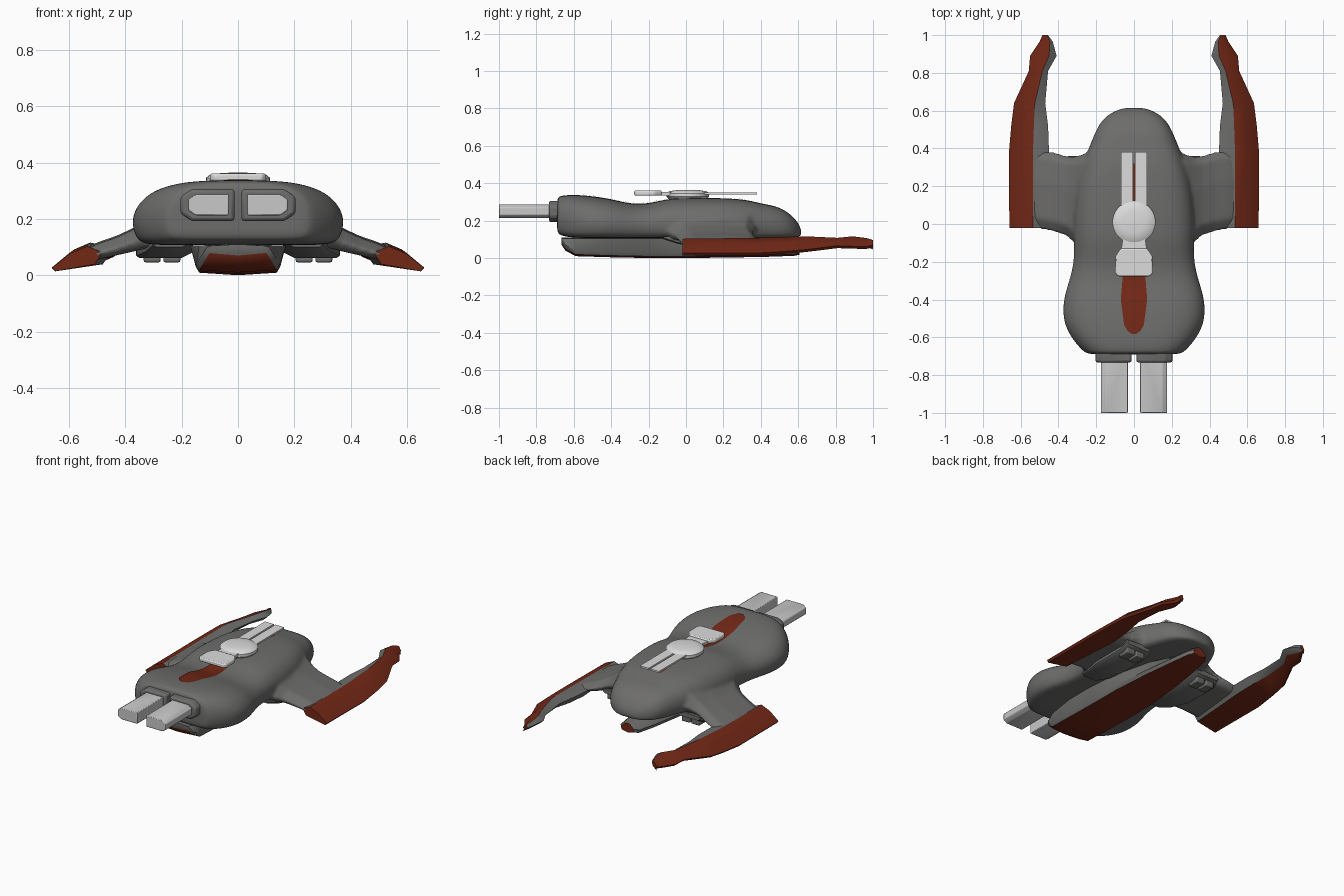
import bpy, bmesh, math
from mathutils import Vector
from mathutils.bvhtree import BVHTree

if "Cube" in bpy.data.objects:
    bpy.data.objects.remove(bpy.data.objects["Cube"])


def material(name, r, g, b):
    m = bpy.data.materials.new(name)
    m.diffuse_color = (r, g, b, 1)
    m.use_nodes = True
    m.node_tree.nodes["Principled BSDF"].inputs["Base Color"].default_value = m.diffuse_color
    return m


GRAY = material("hull gray", .155, .153, .15)
RED = material("dark red", .17, .021, .008)
LIGHT = material("pale gray", .72, .72, .72)
BARREL = material("barrel gray", .58, .58, .58)


def loft(name, rings, mats, red_sides=(), red_caps=(0, 0), mirror=False, subsurf=0, bevel=0, angle=40):
    """Skin closed rings of 3D points; red_sides and red_caps pick faces of the second material."""
    bm = bmesh.new()
    vs = [[bm.verts.new(p) for p in ring] for ring in rings]
    n = len(vs[0])
    for a, b in zip(vs, vs[1:]):
        for i in range(n):
            f = bm.faces.new((a[i], a[(i + 1) % n], b[(i + 1) % n], b[i]))
            f.material_index = int(i in red_sides)
    for ring, red in zip((vs[0], vs[-1]), red_caps):
        bm.faces.new(ring).material_index = red
    bmesh.ops.recalc_face_normals(bm, faces=bm.faces)
    me = bpy.data.meshes.new(name)
    bm.to_mesh(me)
    bm.free()
    for m in mats:
        me.materials.append(m)
    ob = bpy.data.objects.new(name, me)
    bpy.context.collection.objects.link(ob)
    if bevel:
        mod = ob.modifiers.new("bevel", 'BEVEL')
        mod.width, mod.segments = bevel, 2
    if subsurf:
        mod = ob.modifiers.new("smooth", 'SUBSURF')
        mod.levels = mod.render_levels = subsurf
    if mirror:
        ob.modifiers.new("mirror", 'MIRROR')
    bpy.ops.object.select_all(action='DESELECT')
    ob.select_set(True)
    bpy.context.view_layer.objects.active = ob
    if subsurf:
        bpy.ops.object.shade_smooth()
    else:
        bpy.ops.object.shade_smooth_by_angle(angle=math.radians(angle))
    return ob


def sym(half, y):
    """Full ring at y from a half profile (x, z) running bottom centre to top centre."""
    return [(x, y, z) for x, z in half] + [(-x, y, z) for x, z in half[-2:0:-1]]


def plate(outline, z0, z1):
    return [[(x, y, z) for x, y in outline] for z in (z0, z1)]


# upper hull: y, half width, top height, bottom height
HULL = [(-.69, .24, .318, .145), (-.685, .26, .33, .125), (-.63, .315, .339, .11),
        (-.53, .38, .335, .107), (-.4, .38, .317, .107), (-.3, .345, .288, .107),
        (-.2, .32, .29, .107), (-.1, .32, .317, .107), (0, .325, .322, .107),
        (.2, .31, .321, .107), (.33, .27, .312, .107), (.41, .238, .288, .107),
        (.48, .21, .28, .108), (.55, .175, .243, .11), (.595, .115, .197, .112),
        (.618, .05, .152, .115)]
SHAPE = [(0, 0), (.5, 0), (.88, 0), (.965, .1), (1.02, .48), (.86, .85), (.57, .985), (.22, 1), (0, 1)]
hull = loft("upper_hull", [sym([(w * u, b + (t - b) * v) for u, v in SHAPE], y)
                           for y, w, t, b in HULL], [GRAY], subsurf=2)

# wing arms: x, front y, rear y, top, bottom
ARM = [(.15, -.17, .42, .29, .112), (.22, -.15, .39, .262, .108), (.28, -.125, .37, .228, .102),
       (.32, -.1, .36, .2, .097), (.36, -.065, .365, .174, .087), (.43, -.045, .385, .141, .071),
       (.50, -.03, .392, .117, .055), (.57, -.015, .385, .085, .042)]
arm = loft("wing_arm", [[(x, y0, (t + b) / 2 - .01), (x, y0 + .03, b), (x, y1 - .04, b),
                         (x, y1, (t + b) / 2 - .01), (x, y1 - .04, t - .01),
                         (x, y1 * .6 + y0 * .4, t), (x, y0 + .06, t - .006)]
                        for x, y0, y1, t, b in ARM], [GRAY], mirror=True, angle=60)

# blend the arms into the hull
bpy.ops.object.select_all(action='DESELECT')
hull.select_set(True)
arm.select_set(True)
bpy.context.view_layer.objects.active = hull
bpy.ops.object.convert(target='MESH')
bpy.ops.object.join()
hull.name = "hull_and_wing_arms"
mod = hull.modifiers.new("blend", 'REMESH')
mod.mode, mod.voxel_size, mod.use_smooth_shade = 'VOXEL', .01, True
mod = hull.modifiers.new("soften", 'SMOOTH')
mod.factor, mod.iterations = .5, 10

# keel with red underside: y, half width, bottom, half width of its upper edge
KEEL = [(-.665, .11, .07, .09), (-.645, .13, .04, .11), (-.59, .148, .01, .14), (-.4, .15, .004, .17),
        (-.2, .15, 0, .17), (0, .148, 0, .15), (.25, .125, .003, .09), (.45, .095, .007, .05),
        (.58, .07, .012, .035), (.608, .045, .018, .02)]
loft("keel", [sym([(0, b), (w * .92, b + .009), (w, b + .03), (e, .105 if y < .4 else .075),
                   (0, .11 if y < .4 else .08)], y) for y, w, b, e in KEEL],
     [GRAY, RED], red_sides=(0, 7), red_caps=(0, 1))

# shallow fairings under the wing roots: y, outer half width, bottom
FAIRING = [(-.12, .30, .1), (-.04, .33, .075), (.08, .36, .062), (.3, .362, .062), (.36, .35, .09)]
loft("wing_root_fairing", [[(.16, y, b + .02), (.2, y, b), (w - .01, y, b), (w, y, b + .008), (w, y, .115),
                            (.16, y, .125)] for y, w, b in FAIRING], [GRAY], mirror=True)

# wing blades: y, inner x, ridge x, outer x, ridge z, outer z
BLADE = [(-.02, .48, .535, .66, .103, .027), (.38, .45, .535, .662, .108, .027),
         (.52, .455, .53, .65, .113, .035), (.64, .47, .525, .635, .116, .045),
         (.81, .455, .485, .557, .108, .066), (.89, .41, .45, .55, .116, .063),
         (.965, .43, .445, .50, .107, .062), (1.0, .455, .46, .485, .096, .07)]
loft("wing_blade", [[(xi, y, zr - .022), (xr, y, zr), ((xr + xo) / 2, y, (zr + zo) / 2 + .012),
                     (xo, y, zo), (xo - .012, y, zo - .013), (xi + .03, y, min(zo + .012, zr - .05))]
                    for y, xi, xr, xo, zr, zo in BLADE],
     [GRAY, RED], red_sides=(1, 2, 3, 4), red_caps=(1, 1), mirror=True)

# vents under the wing roots
for i, x in enumerate((.235, .305)):
    loft(f"under_vent_{i + 1}", plate([(x - .03, .26), (x + .03, .26), (x + .03, .34), (x - .03, .34)],
                                      .046, .1), [GRAY], mirror=True, bevel=.006)


# twin front barrels and their collars
def nozzle(x0, x1, z0, z1, c):
    return [(x0, z0), (x1 - c, z0), (x1, z0 + c * .7), (x1, z1 - c * .7), (x1 - c, z1), (x0, z1)]


def tube(name, outline, y0, y1, mat, bevel):
    loft(name, [[(x, y, z) for x, z in outline] for y in (y0, y1)], [mat], mirror=True, bevel=bevel)


tube("barrel_collar", nozzle(.012, .205, .192, .306, .04), -.733, -.6, GRAY, .012)
tube("front_barrel", nozzle(.033, .176, .213, .287, .025), -1, -.65, BARREL, .004)

# turret on top
loft("turret_disc", [[(r * math.cos(a * math.tau / 32), r * math.sin(a * math.tau / 32) + .01, z)
                      for a in range(32)]
                     for r, z in ((.095, .31), (.114, .328), (.114, .346), (.1, .357), (.06, .363), (.01, .365))],
     [LIGHT])
loft("turret_block", plate([(-.1, -.26), (-.085, -.277), (.085, -.277), (.1, -.26), (.098, -.17),
                            (.07, -.13), (-.07, -.13), (-.098, -.17)], .334, .361), [LIGHT], bevel=.007)
loft("turret_neck", plate([(-.07, -.15), (.07, -.15), (.055, -.05), (-.055, -.05)], .335, .352), [LIGHT])
loft("turret_gun", plate([(.006, .05), (.07, .05), (.07, .38), (.006, .38)], .339, .35), [LIGHT], mirror=True)

# red stripe laid over the hull top: y, half width
STRIPE = [(-.582, .012), (-.565, .035), (-.535, .052), (-.4, .07), (-.28, .06), (0, .05), (.385, .045)]
bpy.context.view_layer.update()
tree = BVHTree.FromObject(hull, bpy.context.evaluated_depsgraph_get())
bm = bmesh.new()
rows = []
for (ya, wa), (yb, wb) in zip(STRIPE, STRIPE[1:]):
    for k in range(6):
        y, w = ya + (yb - ya) * k / 6, wa + (wb - wa) * k / 6
        row = []
        for j in range(-3, 4):
            hit = tree.ray_cast(Vector((w * j / 3, y, 1)), Vector((0, 0, -1)))[0]
            row.append(bm.verts.new((w * j / 3, y, (hit.z if hit else .3) + .004)))
        rows.append(row)
for a, b in zip(rows, rows[1:]):
    for j in range(6):
        bm.faces.new((a[j], a[j + 1], b[j + 1], b[j])).smooth = True
me = bpy.data.meshes.new("top_stripe")
bm.to_mesh(me)
bm.free()
me.materials.append(RED)
bpy.context.collection.objects.link(bpy.data.objects.new("top_stripe", me))
